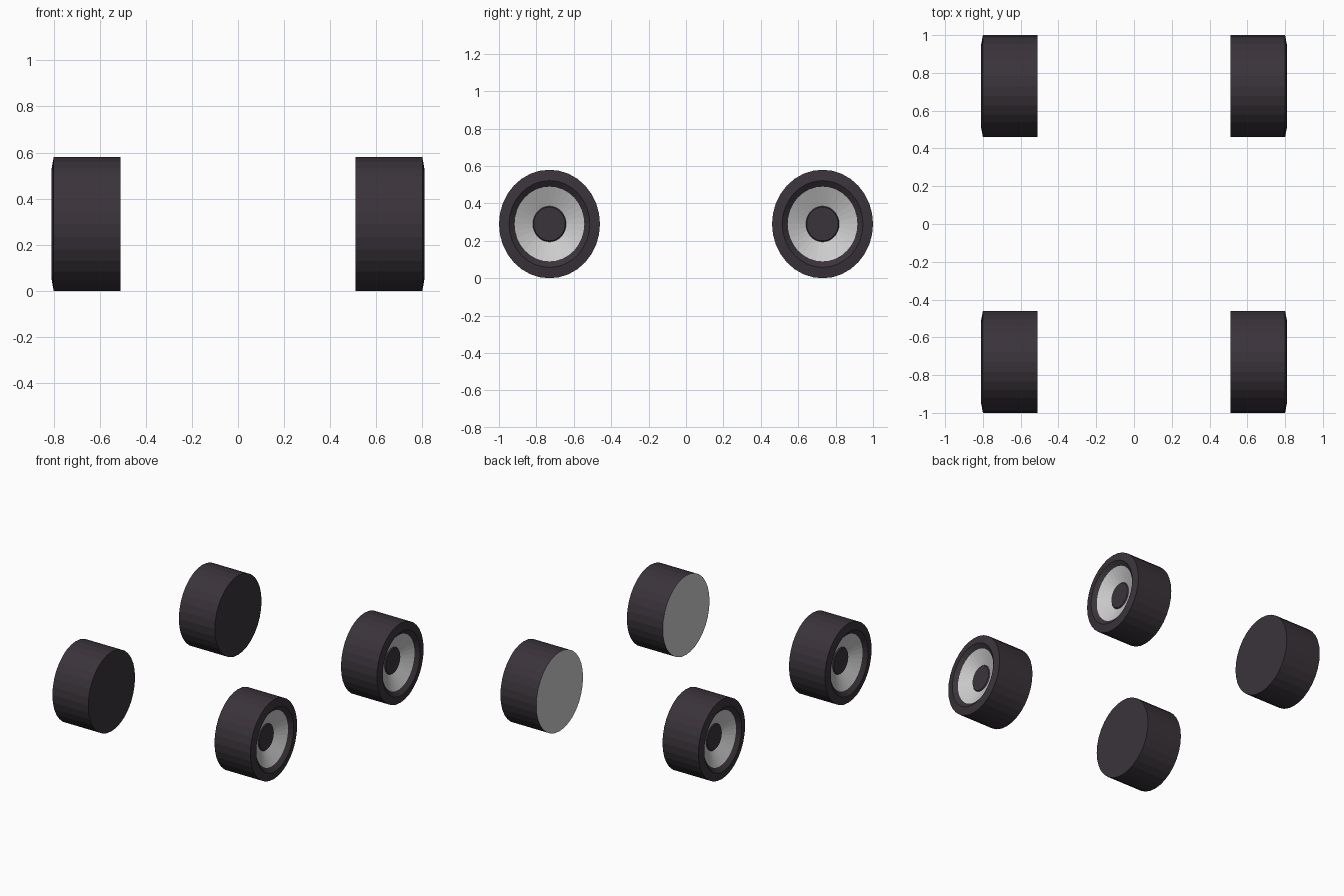
import bpy, bmesh, math

if "Cube" in bpy.data.objects:
    bpy.data.objects.remove(bpy.data.objects["Cube"])

SEGMENTS = 32
RY, RZ = 0.27, 0.29      # slightly oval wheels
CY = 0.73                # axle distance from centre

rubber = bpy.data.materials.new("dark_rubber")
rubber.diffuse_color = (0.042, 0.034, 0.042, 1)
rubber.use_nodes = True
rubber.node_tree.nodes["Principled BSDF"].inputs["Base Color"].default_value = rubber.diffuse_color


def lathe(name, profile, side, end, mat=None):
    """Spin (x, radius fraction) points, ordered inside to outside, about the axle."""
    bm = bmesh.new()
    rings = []
    for px, r in profile:
        ring = []
        for i in range(SEGMENTS):
            a = 2 * math.pi * i / SEGMENTS
            ring.append(bm.verts.new((side * px,
                                      end * CY + side * RY * r * math.cos(a),
                                      RZ + RZ * r * math.sin(a))))
        rings.append(ring)
    for a, b in zip(rings, rings[1:]):
        for i in range(SEGMENTS):
            j = (i + 1) % SEGMENTS
            bm.faces.new((a[i], a[j], b[j], b[i]))
    bmesh.ops.remove_doubles(bm, verts=bm.verts[:], dist=1e-5)
    mesh = bpy.data.meshes.new(name)
    bm.to_mesh(mesh)
    bm.free()
    if mat:
        mesh.materials.append(mat)
    obj = bpy.data.objects.new(name, mesh)
    bpy.context.collection.objects.link(obj)
    return obj


for side, side_name in ((1, "right"), (-1, "left")):
    for end, end_name in ((-1, "front"), (1, "back")):
        tag = f"{end_name}_{side_name}"
        # tread, sloped sidewall and inner lip
        lathe(f"tyre_{tag}", [(0.51, 1), (0.80, 1), (0.81, 0.8), (0.785, 0.69)],
              side, end, rubber)
        # flat inner face: bare grey on the right wheels, dark on the left
        lathe(f"inner_face_{tag}", [(0.51, 0), (0.51, 1)], side, end,
              None if side > 0 else rubber)
        # dished grey rim
        lathe(f"rim_{tag}", [(0.785, 0.69), (0.735, 0.33)], side, end)
        # hub disc
        lathe(f"hub_{tag}", [(0.735, 0.33), (0.742, 0.31), (0.742, 0)],
              side, end, rubber)
